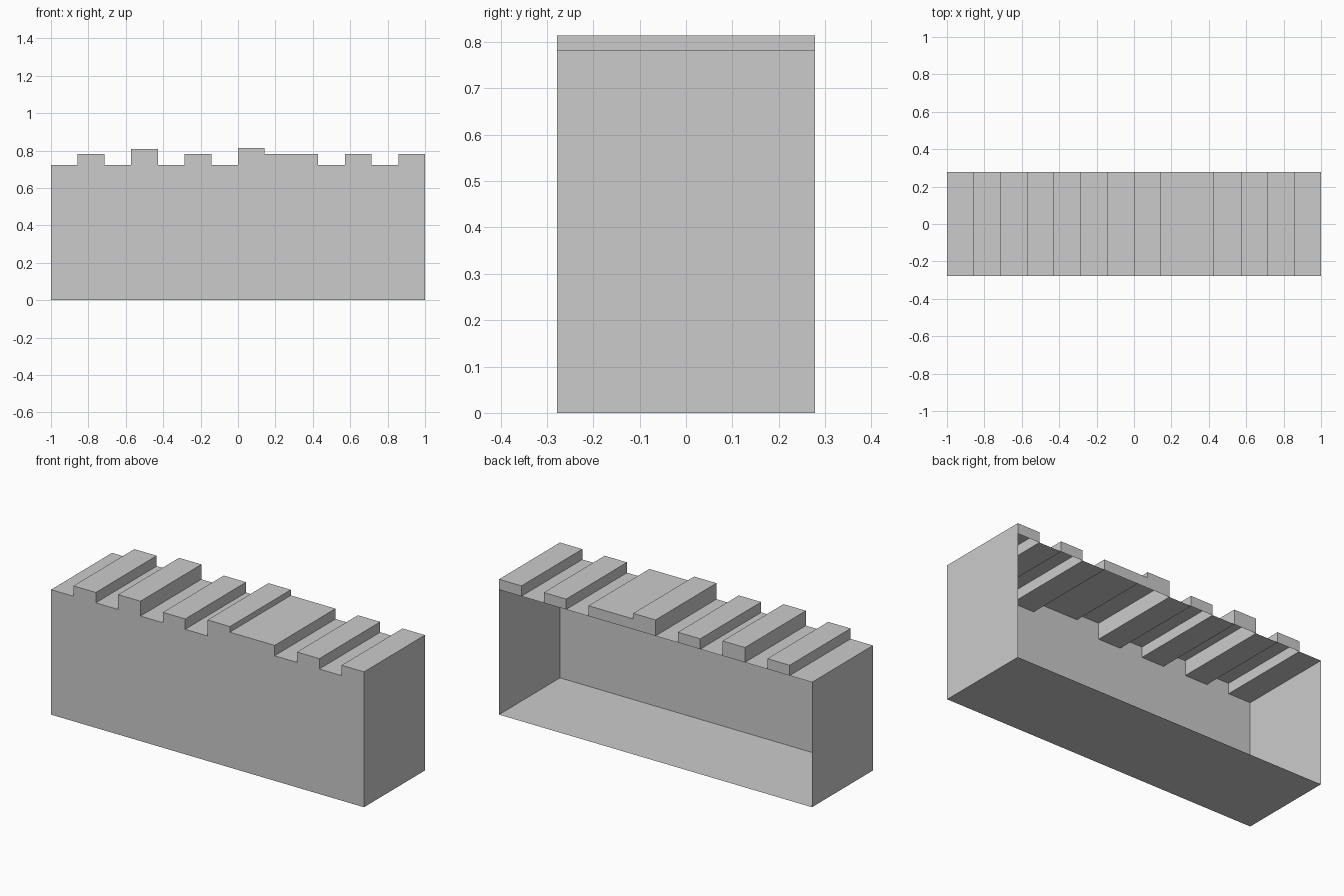
import bpy
import bmesh

if "Cube" in bpy.data.objects:
    bpy.data.objects.remove(bpy.data.objects["Cube"])

HALF_DEPTH = 0.278
LOW, MID = 0.722, 0.782
# Top height of each of the 14 equal columns, left to right
HEIGHTS = [LOW, MID, LOW, 0.808, LOW, MID, LOW,
           0.8145, MID, MID, LOW, MID, LOW, MID]
STEP = 2 / len(HEIGHTS)


def outline(heights, x0, base):
    """Closed (x, z) outline of a run of columns standing on base."""
    pts = [(x0, base)]
    for i, h in enumerate(heights):
        x = x0 + i * STEP
        if i == 0 or h != heights[i - 1]:
            if i:
                pts.append((x, heights[i - 1]))
            pts.append((x, h))
    end = x0 + len(heights) * STEP
    return pts + [(end, heights[-1]), (end, base)]


def finish(bm, name):
    mesh = bpy.data.meshes.new(name)
    bm.to_mesh(mesh)
    bm.free()
    bpy.context.collection.objects.link(bpy.data.objects.new(name, mesh))


# Thin shell: front, floor, ends and stepped top, open at the back
bm = bmesh.new()
profile = outline(HEIGHTS, -1, 0)
front = [bm.verts.new((x, -HALF_DEPTH, z)) for x, z in profile]
back = [bm.verts.new((x, HALF_DEPTH, z)) for x, z in profile]
bm.faces.new(front[::-1])
for i in range(len(profile)):
    j = (i + 1) % len(profile)
    bm.faces.new((front[i], front[j], back[j], back[i]))

# Small caps closing the back of the raised blocks
i = 0
while i < len(HEIGHTS):
    j = i
    while j < len(HEIGHTS) and HEIGHTS[j] > LOW:
        j += 1
    if j > i:
        cap = outline(HEIGHTS[i:j], -1 + i * STEP, LOW)
        bm.faces.new([bm.verts.new((x, HALF_DEPTH, z)) for x, z in cap])
    i = j + 1
bmesh.ops.remove_doubles(bm, verts=bm.verts, dist=1e-5)
finish(bm, "building_shell")
